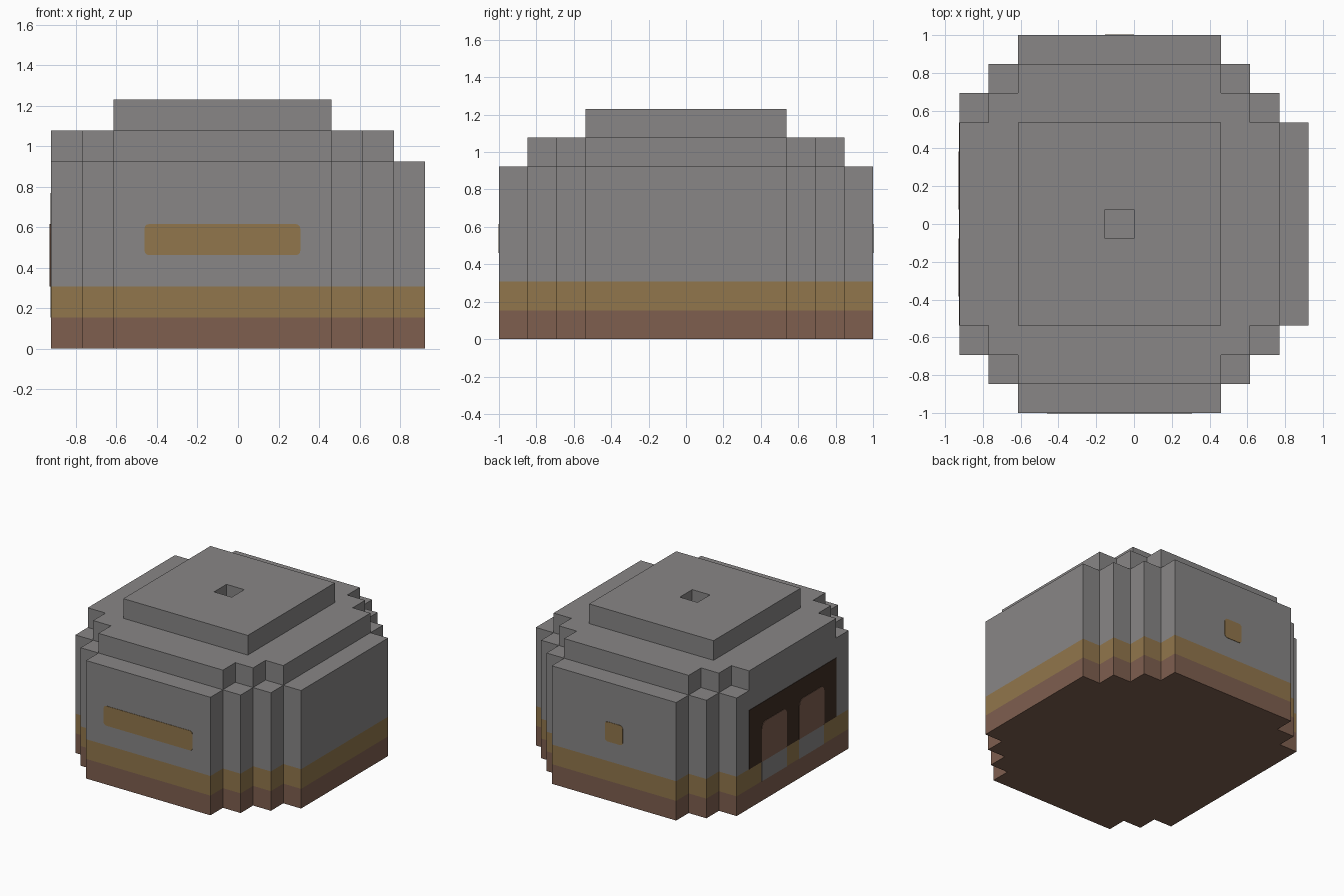
import bpy
import bmesh
from math import sin, cos, pi
from mathutils import Vector

if "Cube" in bpy.data.objects:
    bpy.data.objects.remove(bpy.data.objects["Cube"], do_unlink=True)

U = 2 / 13               # size of one building block
CX, CY = 6, 6.5          # plan centre, in blocks


def material(name, rgb):
    m = bpy.data.materials.new(name)
    m.use_nodes = True
    m.diffuse_color = (*rgb, 1)
    m.node_tree.nodes["Principled BSDF"].inputs["Base Color"].default_value = (*rgb, 1)
    return m


stone = material("stone grey", (0.246, 0.239, 0.239))
ochre = material("ochre", (0.283, 0.181, 0.072))
brown = material("clay brown", (0.209, 0.114, 0.078))
dark = material("dark timber", (0.048, 0.026, 0.017))


def block(x, y, z):
    """Block coordinates to world position."""
    return Vector(((x - CX) * U, (y - CY) * U, z * U))


def finish(name, bm, mat):
    bmesh.ops.recalc_face_normals(bm, faces=bm.faces)
    mesh = bpy.data.meshes.new(name)
    bm.to_mesh(mesh)
    bm.free()
    mesh.materials.append(mat)
    obj = bpy.data.objects.new(name, mesh)
    bpy.context.collection.objects.link(obj)
    return obj


def extrude_outline(name, points, offset, mat):
    bm = bmesh.new()
    face = bm.faces.new([bm.verts.new(p) for p in points])
    geo = bmesh.ops.extrude_face_region(bm, geom=[face], use_keep_orig=True)["geom"]
    moved = [g for g in geo if isinstance(g, bmesh.types.BMVert)]
    bmesh.ops.translate(bm, verts=moved, vec=offset)
    return finish(name, bm, mat)


def stepped_tier(name, starts, halves, z0, z1, mat):
    """Prism with a stepped plan: half width in y for each stretch of x."""
    side = []
    for a, b, h in zip(starts, starts[1:], halves):
        side += [(a, h), (b, h)]
    plan = [(x, CY + h) for x, h in side] + [(x, CY - h) for x, h in reversed(side)]
    return extrude_outline(name, [block(x, y, z0) for x, y in plan],
                           Vector((0, 0, (z1 - z0) * U)), mat)


def plate(name, wall, a0, a1, z0, z1, mat, top=0.0, bottom=0.0, thick=0.003):
    """Thin panel on a wall, with optional rounded corners (radius in blocks)."""
    outline = []
    for quarter, (a, z, r) in enumerate(((a1, z1, top), (a0, z1, top),
                                         (a0, z0, bottom), (a1, z0, bottom))):
        sa = -1 if a == a1 else 1
        sz = -1 if z == z1 else 1
        for i in range(4 if r else 1):
            t = (quarter + i / 3) * pi / 2
            outline.append((a + r * (sa + cos(t)), z + r * (sz + sin(t))) if r else (a, z))
    place, out = {
        "front": (lambda a, z: block(a, 0, z), (0, -1, 0)),
        "back": (lambda a, z: block(a, 13, z), (0, 1, 0)),
        "right": (lambda a, z: block(0, a, z), (-1, 0, 0)),
    }[wall]
    return extrude_outline(name, [place(a, z) for a, z in outline],
                           Vector(out) * thick, mat)


# Main walls in three colour bands
wall_x = (0, 1, 2, 9, 10, 11, 12)
wall_half = (4.5, 5.5, 6.5, 5.5, 4.5, 3.5)
for name, z0, z1, mat in (("foundation", 0, 1, brown),
                          ("trim_band", 1, 2, ochre),
                          ("walls", 2, 6, stone)):
    stepped_tier(name, wall_x, wall_half, z0, z1, mat)

# Upper tier, one block in from the walls except over the doorway side
stepped_tier("upper_tier", wall_x[:-1], [h - 1 for h in wall_half[:-1]], 6, 7, stone)

# Roof cap with a square smoke hole
bm = bmesh.new()


def square(x0, x1, y0, y1, z):
    return [bm.verts.new(block(x, y, z)) for x, y in ((x0, y0), (x1, y0), (x1, y1), (x0, y1))]


loops = [square(2, 9, 3, 10, 7), square(2, 9, 3, 10, 8),
         square(5, 6, 6, 7, 8), square(5, 6, 6, 7, 7)]
for lower, upper in zip(loops, loops[1:] + loops[:1]):
    for k in range(4):
        n = (k + 1) % 4
        bm.faces.new((lower[k], lower[n], upper[n], upper[k]))
finish("roof_cap", bm, stone)

# Windows
plate("front_window", "front", 3, 8, 3, 4, ochre, top=0.15, bottom=0.15)
plate("back_window", "back", 5, 6, 3, 4, ochre, top=0.15, bottom=0.15)

# Double doorway: dark frame, two brown doors and stone sills
plate("door_frame", "right", 3, 10, 2, 5, dark)
for label, y in (("front", 4), ("back", 7)):
    plate(label + "_door", "right", y, y + 2, 2, 4, brown, top=0.3, thick=0.006)
    plate(label + "_door_sill", "right", y, y + 2, 1, 2, stone)
